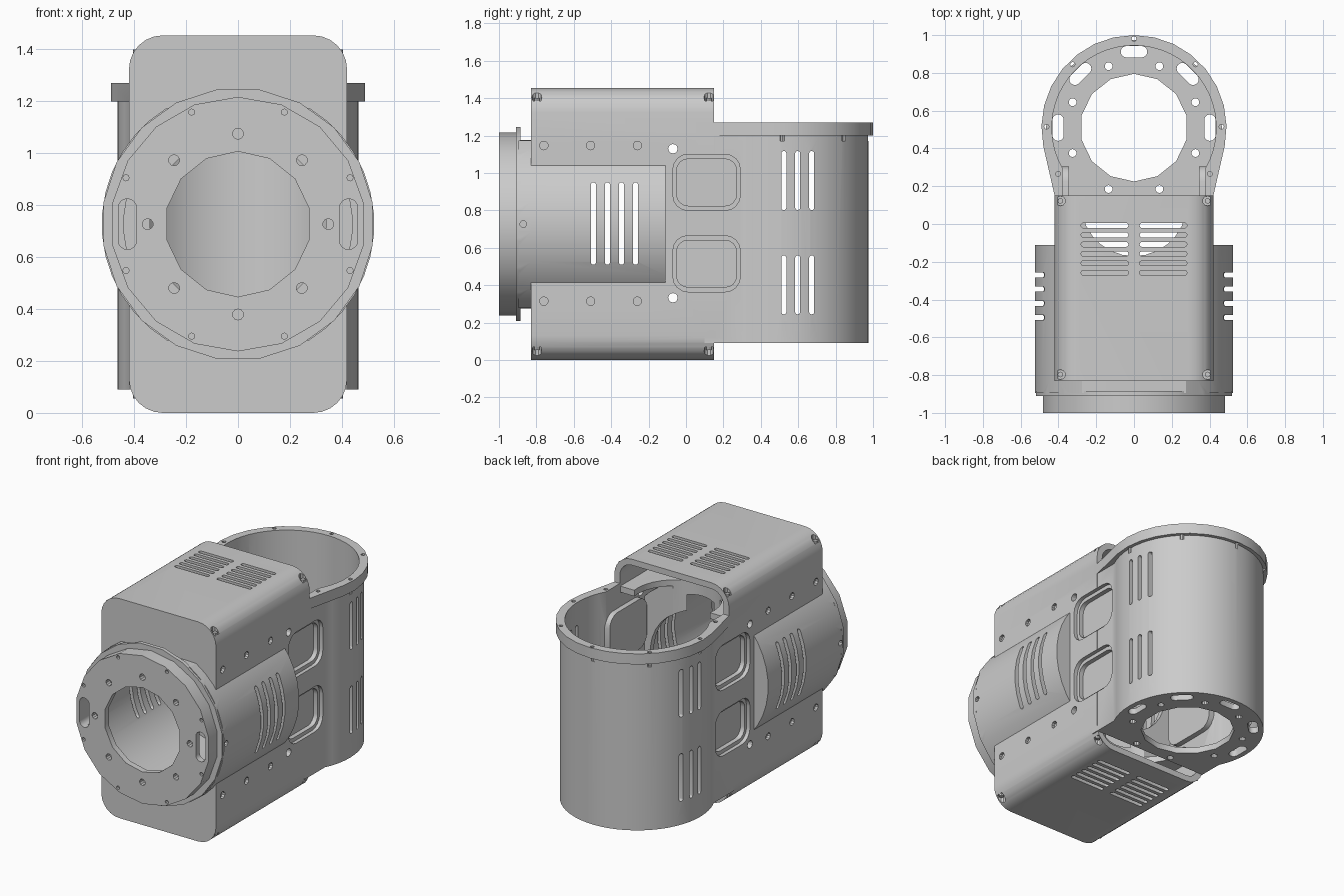
import bpy, bmesh, math

if "Cube" in bpy.data.objects:
    bpy.data.objects.remove(bpy.data.objects["Cube"], do_unlink=True)

grey = bpy.data.materials.new("light_grey")
grey.use_nodes = True
grey.diffuse_color = (0.6, 0.6, 0.6, 1)
grey.node_tree.nodes["Principled BSDF"].inputs["Base Color"].default_value = (0.6, 0.6, 0.6, 1)

ZC = 0.727   # height of the front barrel axis
YC = 0.51    # depth of the rear barrel axis


# ---- profiles -------------------------------------------------------------
def circle(r, n, cu=0, cv=0, phase=0.0):
    """Polygon with a vertex at the top; phase is in steps."""
    return [(cu + r * math.sin(math.tau * (i + phase) / n),
             cv + r * math.cos(math.tau * (i + phase) / n)) for i in range(n)]


def rounded(cu, cv, w, h, r, seg=4, turn=0.0):
    pts = []
    for k, (sx, sy) in enumerate(((1, 1), (-1, 1), (-1, -1), (1, -1))):
        for i in range(seg + 1):
            a = math.pi / 2 * (k + i / seg)
            u = sx * (w / 2 - r) + r * math.cos(a)
            v = sy * (h / 2 - r) + r * math.sin(a)
            pts.append((cu + u * math.cos(turn) - v * math.sin(turn),
                        cv + u * math.sin(turn) + v * math.cos(turn)))
    return pts


def slot(cu, cv, w, h, turn=0.0):
    return rounded(cu, cv, w, h, min(w, h) / 2 - 0.0005, 4, turn)


def rear_plan(w, y0, r, a0, n):
    """Straight neck that runs into a round end."""
    arc = [a0 + (math.pi - 2 * a0) * i / n for i in range(n + 1)]
    return [(-w, y0), (w, y0)] + [(r * math.cos(a), YC + r * math.sin(a)) for a in arc]


# ---- solids ---------------------------------------------------------------
def prism(bm, axis, pts, a, b):
    place = {"x": lambda u, v, t: (t, u, v),
             "y": lambda u, v, t: (u, t, v),
             "z": lambda u, v, t: (u, v, t)}[axis]
    lo = [bm.verts.new(place(u, v, a)) for u, v in pts]
    hi = [bm.verts.new(place(u, v, b)) for u, v in pts]
    n = len(pts)
    faces = [bm.faces.new(lo), bm.faces.new(hi)]
    faces += [bm.faces.new((lo[i], lo[(i + 1) % n], hi[(i + 1) % n], hi[i])) for i in range(n)]
    bmesh.ops.recalc_face_normals(bm, faces=faces)


def make(name, parts):
    bm = bmesh.new()
    for p in parts:
        prism(bm, *p)
    me = bpy.data.meshes.new(name)
    bm.to_mesh(me)
    bm.free()
    me.materials.append(grey)
    ob = bpy.data.objects.new(name, me)
    bpy.context.collection.objects.link(ob)
    return ob


def combine(base, parts, op):
    tool = make("tool", parts)
    tool.hide_render = True
    mod = base.modifiers.new("bool", "BOOLEAN")
    mod.operation, mod.solver, mod.object = op, "EXACT", tool
    mod.use_self = True
    bpy.context.view_layer.objects.active = base
    bpy.ops.object.modifier_apply(modifier=mod.name)
    bpy.data.objects.remove(tool, do_unlink=True)


def both(pts, a, b):
    """Same prism on the left and right side."""
    return [("x", pts, s * a, s * b) for s in (1, -1)]


# Box shell with rear barrel and its top rim
housing = make("housing", [("y", rounded(0, ZC, 0.84, 1.454, 0.13, 6), -0.83, 0.15)])
neck = lambda w, r: -math.acos(w / r)
combine(housing, [("z", rear_plan(0.419, 0.1, 0.465, neck(0.419, 0.465), 36), 0.09, 1.25)], "UNION")
combine(housing, [("z", rear_plan(0.418, 0.14, 0.49, -0.2, 16), 1.2, 1.27)], "UNION")

# Hollow the box and the rear barrel
combine(housing, [("y", rounded(0, ZC, 0.76, 1.374, 0.09, 6), -0.79, 0.1505)], "DIFFERENCE")
combine(housing, [("z", rear_plan(0.379, 0.08, 0.435, neck(0.379, 0.435), 36), 0.13, 1.3)], "DIFFERENCE")

# Front barrel: tube, flattened collar, flange, lip
collar = [(u, min(max(v, ZC - 0.45), ZC + 0.45)) for u, v in circle(0.525, 40, 0, ZC, 0.5)]
for part in (("y", circle(0.525, 40, 0, ZC, 0.5), -0.825, -0.11),
             ("y", collar, -0.895, -0.815),
             ("y", circle(0.525, 20, 0, ZC, 0.5), -0.91, -0.885),
             ("y", circle(0.49, 18, 0, ZC), -1.0, -0.9)):
    combine(housing, [part], "UNION")

# Inner shelves and backing blocks for the side pockets
inner = [("z", rounded(0, -0.33, 0.79, 0.95, 0.01, 1), z, z + 0.04) for z in (0.2, 1.21)]
for z in (0.515, 0.95):
    inner += both(rounded(0.11, z, 0.39, 0.33, 0.08), 0.345, 0.405)
combine(housing, inner, "UNION")

# Bores
combine(housing, [("y", circle(0.44, 40, 0, ZC, 0.5), -0.96, -0.15)], "DIFFERENCE")
combine(housing, [("y", circle(0.34, 32, 0, ZC, 0.5), -0.3, 0.0)], "DIFFERENCE")
combine(housing, [("z", circle(0.28, 28, 0, 0.11), 0.15, 1.35)], "DIFFERENCE")

# Front plate: centre hole, bolt circle, rim screws, side slots
cuts = [("y", circle(0.28, 14, 0, ZC), -1.1, -0.9)]
cuts += [("y", circle(0.021, 10, u, v), -1.1, -0.9) for u, v in circle(0.348, 8, 0, ZC)]
cuts += [("y", circle(0.012, 8, u, v), -1.1, -0.97) for u, v in circle(0.467, 8, 0, ZC, 0.5)]
cuts += [("y", slot(s * 0.426, ZC, 0.07, 0.195), -1.1, -0.9) for s in (1, -1)]
# Rear floor: centre hole, bolt circle, arc of slots, rim screws
cuts += [("z", circle(0.285, 14, 0, YC), 0.0, 0.2)]
cuts += [("z", circle(0.021, 10, u, v), 0.0, 0.2) for u, v in circle(0.352, 8, 0, YC, 0.5)]
for k in range(5):
    a = math.pi * k / 4
    cuts.append(("z", slot(0.402 * math.cos(a), YC + 0.402 * math.sin(a), 0.06, 0.14, a), 0.0, 0.2))
for x, y in ((0, 0.98), (0.325, 0.845), (0.463, 0.515), (0.402, 0.265)):
    cuts += [("z", circle(0.013, 8, s * x, y), 1.17, 1.3) for s in ((1, -1) if x else (1,))]
combine(housing, cuts, "DIFFERENCE")

# Side vents, pockets and screw holes
cuts = []
for y in (-0.495, -0.42, -0.345, -0.27):
    cuts += both(slot(y, 0.73, 0.027, 0.44), 0.25, 0.6)
for y in (0.523, 0.597, 0.672):
    for z, h in ((0.96, 0.315), (0.402, 0.315)):
        cuts += both(slot(y, z, 0.027, h), 0.2, 0.6)
for z in (0.515, 0.95):
    cuts += both(rounded(0.11, z, 0.36, 0.30, 0.08), 0.395, 0.6)
    cuts += both(rounded(0.11, z, 0.32, 0.25, 0.06), 0.365, 0.5)
for z in (0.315, 1.147):
    for y in (-0.76, -0.51, -0.26):
        cuts += both(circle(0.023, 10, y, z), 0.40, 0.6)
for z in (0.333, 1.13):
    cuts += both(circle(0.025, 12, -0.07, z), 0.3, 0.6)
cuts += both(circle(0.018, 10, -0.87, ZC), 0.49, 0.6)
# Top and bottom vents, corner screw seats
for k in range(6):
    for s in (1, -1):
        row = slot(s * 0.155, -0.008 - 0.05 * k, 0.25, 0.026)
        cuts += [("z", row, -0.1, 0.1), ("z", row, 1.36, 1.5)]
corners = [(s * 0.39, y) for s in (1, -1) for y in (-0.797, 0.122)]
for x, y in corners:
    seat = circle(0.026, 10, x, y)
    cuts += [("z", seat, -0.1, 0.07), ("z", seat, 1.385, 1.5)]
combine(housing, cuts, "DIFFERENCE")

# Corner screws in their seats
screws = make("corner_screws", [("z", circle(0.015, 8, x, y), a, b)
                                for x, y in corners for a, b in ((1.38, 1.4), (0.055, 0.075))])

# Smooth the curved walls, keep the edges sharp
for ob in (housing, screws):
    bpy.ops.object.select_all(action="DESELECT")
    ob.select_set(True)
    bpy.context.view_layer.objects.active = ob
    bpy.ops.object.shade_smooth_by_angle(angle=math.radians(28))
